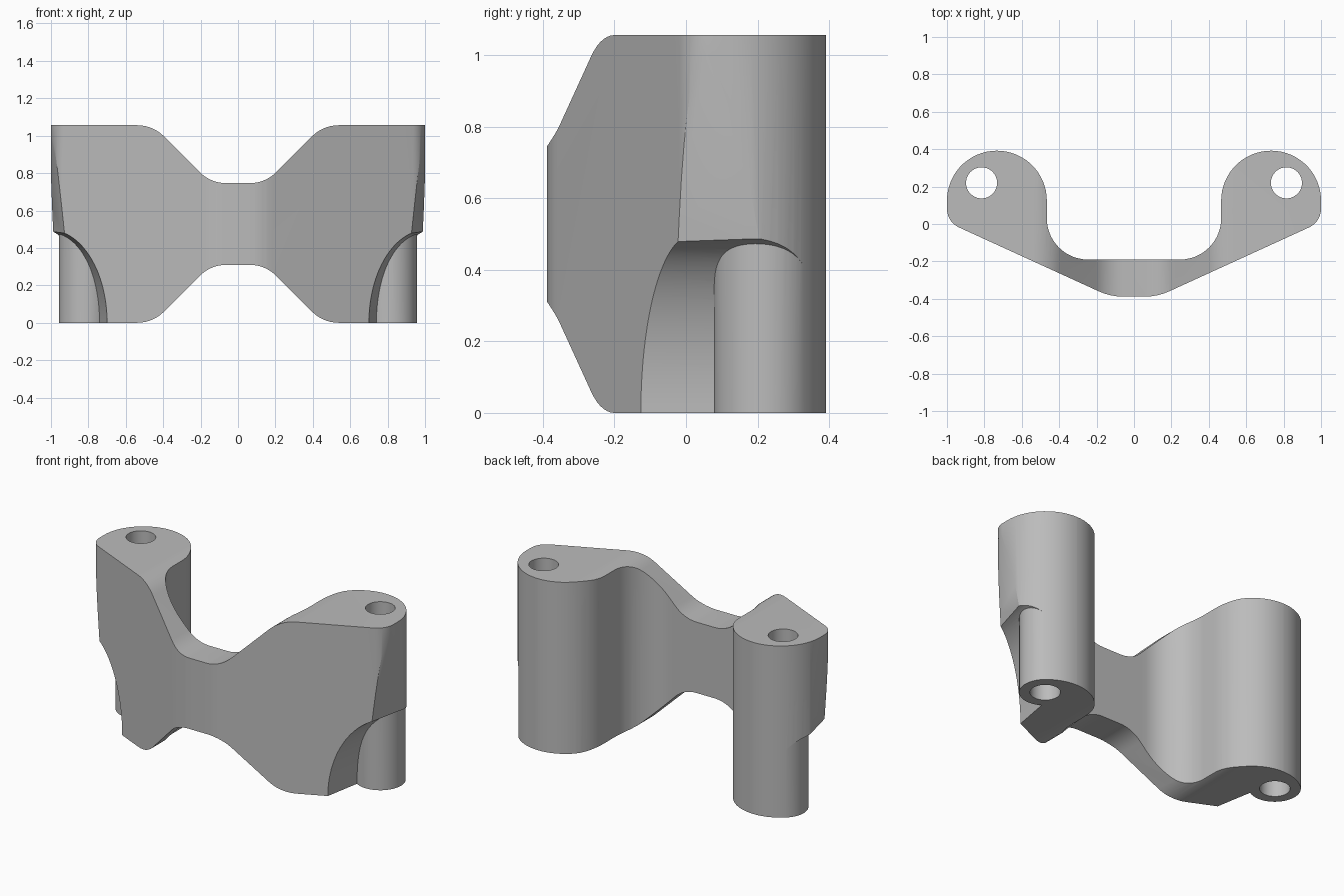
import bpy, bmesh
from math import cos, sin, pi, tan, radians
from mathutils import Vector

cube = bpy.data.objects.get("Cube")
if cube:
    bpy.data.objects.remove(cube, do_unlink=True)

HEIGHT = 1.056
MID = HEIGHT / 2
HOLE = Vector((0.815, 0.22))

grey = bpy.data.materials.new("plain grey")
grey.use_nodes = True
grey.diffuse_color = (0.5, 0.5, 0.5, 1)
grey.node_tree.nodes["Principled BSDF"].inputs["Base Color"].default_value = (0.5, 0.5, 0.5, 1)


def rounded(corners):
    """Outline from (x, y, radius) corners, with each corner rounded."""
    out = []
    n = len(corners)
    for i, (x, y, r) in enumerate(corners):
        p = Vector((x, y))
        a = (Vector(corners[i - 1][:2]) - p).normalized()
        b = (Vector(corners[(i + 1) % n][:2]) - p).normalized()
        if r == 0:
            out.append(p)
            continue
        half = a.angle(b) / 2
        centre = p + (a + b).normalized() * (r / sin(half))
        start = p + a * (r / tan(half)) - centre
        end = p + b * (r / tan(half)) - centre
        sweep = start.angle(end)
        steps = max(4, int(sweep / radians(6)))
        for k in range(steps + 1):
            t = k / steps
            out.append(centre + (start * sin((1 - t) * sweep) + end * sin(t * sweep)) / sin(sweep))
    return out


def prism(name, points, sweep):
    """Closed solid: a planar outline swept along a vector."""
    bm = bmesh.new()
    face = bm.faces.new([bm.verts.new(p) for p in points])
    new = bmesh.ops.extrude_face_region(bm, geom=[face])["geom"]
    bmesh.ops.translate(bm, vec=sweep, verts=[v for v in new if isinstance(v, bmesh.types.BMVert)])
    bmesh.ops.remove_doubles(bm, verts=bm.verts, dist=1e-5)
    bmesh.ops.recalc_face_normals(bm, faces=bm.faces)
    mesh = bpy.data.meshes.new(name)
    bm.to_mesh(mesh)
    bm.free()
    mesh.materials.append(grey)
    obj = bpy.data.objects.new(name, mesh)
    bpy.context.collection.objects.link(obj)
    return obj


def cylinder(name, centre, radius, bottom, top):
    ring = [(centre.x + radius * cos(k * pi / 32), centre.y + radius * sin(k * pi / 32), bottom)
            for k in range(64)]
    return prism(name, ring, (0, 0, top - bottom))


def combine(target, tool, operation):
    mod = target.modifiers.new(operation.lower(), 'BOOLEAN')
    mod.operation = operation
    mod.solver = 'EXACT'
    mod.object = tool
    bpy.context.view_layer.objects.active = target
    bpy.ops.object.modifier_apply(modifier=mod.name)
    bpy.data.objects.remove(tool, do_unlink=True)


def mirrored(half):
    return half + [(-x, y, r) for x, y, r in reversed(half)]


# Plan outline: two round lobes joined by a bent web
plan = rounded(mirrored([(0.127, -0.388, 0.3), (1, 0.011, 0.11), (1, 0.392, 0.2669),
                         (0.466, 0.392, 0.2669), (0.466, -0.19, 0.22)]))
body = prism("bracket_body", [(p.x, p.y, 0) for p in plan], (0, 0, HEIGHT))

# Drafted outer front corners
bm = bmesh.new()
bm.from_mesh(body.data)
for s in (1, -1):
    a, b, c = (Vector((s * x, y, z)) for x, y, z in
               ((1, 0.05, HEIGHT), (0.93, -0.02, 0.5), (0.988, 0.2, 0.5)))
    normal = (b - a).cross(c - a).normalized()
    if normal.x * s < 0:
        normal.negate()
    cut = bmesh.ops.bisect_plane(bm, geom=bm.verts[:] + bm.edges[:] + bm.faces[:], dist=1e-6,
                                 plane_co=a, plane_no=normal, clear_outer=True)
    bmesh.ops.holes_fill(bm, edges=[e for e in cut["geom_cut"] if isinstance(e, bmesh.types.BMEdge)])
bmesh.ops.recalc_face_normals(bm, faces=bm.faces)
bm.to_mesh(body.data)
bm.free()

# Waisted front silhouette
rise = MID - 0.31
waist = [(0.145, MID - rise, 0.2), (0.455, 0, 0.2), (1.2, 0, 0),
         (1.2, HEIGHT, 0), (0.455, HEIGHT, 0.2), (0.145, MID + rise, 0.2)]
front = rounded(mirrored(waist))
combine(body, prism("waist_cutter", [(p.x, -1, p.y) for p in front], (0, 2, 0)), 'INTERSECT')

for s in (1, -1):
    # Arched recess under each outer corner
    arch = [(0.96 - 0.28 * cos(t), 0.495 * sin(t)) for t in (k * pi / 64 for k in range(33))]
    arch += [(1.4, 0.495), (1.4, -0.1), (0.68, -0.1)]
    y0, y1 = -0.3, 0.327
    sweep = Vector((s * 0.178 * (y1 - y0), y1 - y0, 0))
    shift = 0.178 * (y0 + 0.125) + 0.02
    recess = prism("recess_cutter", [(s * (x + shift), y0, z) for x, z in arch], sweep)
    combine(body, recess, 'DIFFERENCE')

    # Round post left standing in the recess, and its through hole
    centre = Vector((s * HOLE.x, HOLE.y))
    combine(body, cylinder("post", centre, 0.1415, 0, 0.7), 'UNION')
    combine(body, cylinder("hole_cutter", centre, 0.083, -0.2, HEIGHT + 0.2), 'DIFFERENCE')

# Smooth curved walls, crisp edges
bpy.ops.object.select_all(action='DESELECT')
body.select_set(True)
bpy.context.view_layer.objects.active = body
bpy.ops.object.shade_smooth_by_angle(angle=radians(25))
